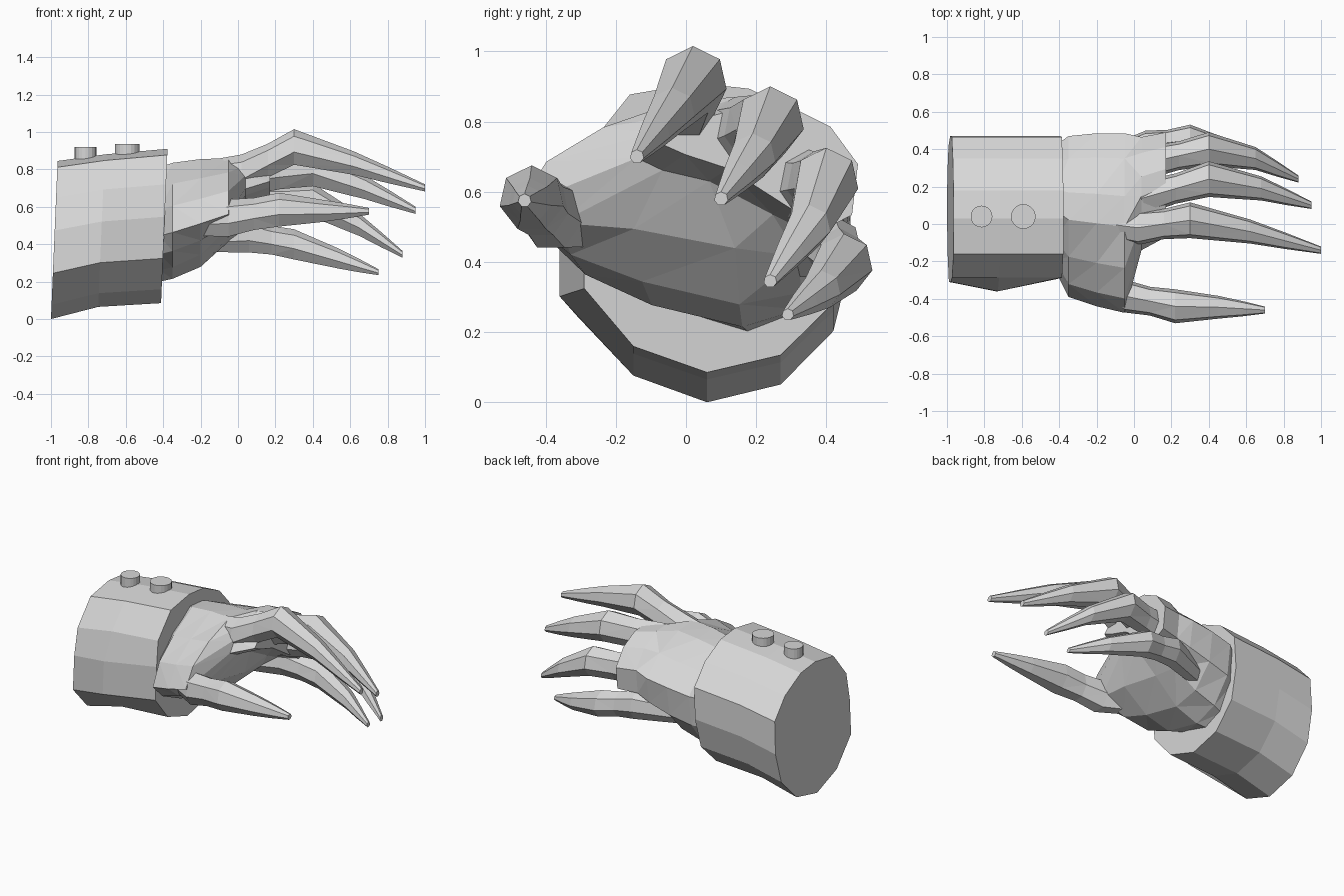
import bpy, bmesh, math
from mathutils import Vector

if "Cube" in bpy.data.objects:
    bpy.data.objects.remove(bpy.data.objects["Cube"])

grey = bpy.data.materials.new("plain_grey")
grey.diffuse_color = (0.68, 0.68, 0.68, 1)
grey.use_nodes = True
grey.node_tree.nodes["Principled BSDF"].inputs["Base Color"].default_value = grey.diffuse_color


def loft(name, rings, triangulate=False):
    """Skin a list of rings of 3D points, cap both ends, keep flat faces."""
    bm = bmesh.new()
    loops = [[bm.verts.new(p) for p in ring] for ring in rings]
    n = len(loops[0])
    for a, b in zip(loops, loops[1:]):
        for i in range(n):
            j = (i + 1) % n
            bm.faces.new((a[i], a[j], b[j], b[i]))
    bm.faces.new(loops[0])
    bm.faces.new(loops[-1])
    bmesh.ops.recalc_face_normals(bm, faces=bm.faces)
    if triangulate:
        bmesh.ops.triangulate(bm, faces=bm.faces)
    me = bpy.data.meshes.new(name)
    bm.to_mesh(me)
    bm.free()
    me.materials.append(grey)
    ob = bpy.data.objects.new(name, me)
    bpy.context.collection.objects.link(ob)


def circle(n, start=0.0):
    return [(math.cos(start + k * math.tau / n), math.sin(start + k * math.tau / n)) for k in range(n)]


# Cuff: one faceted outline of (y, relative height), stretched at each ring
outline = [(-.16, .96), (.03, 1), (.18, .98), (.35, .88), (.465, .73), (.47, .48), (.42, .24),
           (.27, .06), (.06, 0), (-.15, .09), (-.31, .29), (-.31, .56), (-.285, .77)]
cuff = []
for x, low, high, bulge in [(-1, 0, .845, 0), (-.75, .065, .88, .05), (-.415, .085, .91, -.02)]:
    ring = [(y - (bulge if y < -.3 else 0), low + v * (high - low)) for y, v in outline]
    cuff.append([(x + .042 * z, y, z) for y, z in ring])
loft("cuff", cuff)

# Cuff buttons
for name, x, r, top in [("rear_button", -.815, .058, .92), ("front_button", -.592, .066, .935)]:
    loft(name, [[(x + r * c, .04 + r * s, z) for c, s in circle(20)] for z in (.84, top)])

# Palm: relative outline fitted to each section, hollowed towards the knuckles
section = [(0, .4), (.08, .63), (.25, .82), (.48, 1), (.65, .98), (.86, .84),
           (1, .65), (.97, .33), (.83, .08), (.64, 0), (.34, .1), (.12, .24)]
palm = []
for x, y0, y1, z0, z1, lift, hollow in [
        (-.42, -.25, .42, .20, .81, 0, 0), (-.35, -.39, .47, .215, .835, 0, 0),
        (-.2, -.44, .485, .25, .855, .03, .02), (-.05, -.475, .485, .30, .86, .06, .13),
        (.04, -.14, .465, .34, .87, .24, .12), (.17, -.07, .49, .36, .85, .3, .1)]:
    palm.append([(x, y0 + u * (y1 - y0),
                  z0 + v * (z1 - z0) + (1 - v) * (lift * (1 - u) + hollow * math.sin(math.pi * u)))
                 for u, v in section])
loft("palm", palm, True)

# Fingers and thumb: girth, then knuckle, bent joint, middle joint, tip
digits = {
    "index_finger": (1, [(.02, -.02, .77), (.3, .02, .915), (.62, -.04, .83), (1, -.14, .70)]),
    "middle_finger": (1, [(.05, .14, .76), (.4, .24, .80), (.68, .19, .70), (.95, .10, .58)]),
    "ring_finger": (.95, [(.08, .33, .62), (.4, .40, .63), (.65, .35, .50), (.88, .24, .345)]),
    "little_finger": (.85, [(.06, .42, .44), (.3, .45, .395), (.54, .385, .32), (.75, .29, .25)]),
    "thumb": (.95, [(-.05, -.385, .535), (.22, -.44, .58), (.45, -.445, .575), (.7, -.46, .575)]),
}
widths = [.07, .095, .083, .098, .066, .045, .02]
heights = [.08, .11, .095, .1, .066, .045, .02]
for name, (girth, joints) in digits.items():
    knuckle, bend, middle, tip = [Vector(p) for p in joints]
    # the root runs back inside the palm, converging on the wrist
    root = Vector((knuckle.x - .28, knuckle.y * .7 + .03, knuckle.z - .02))
    path = [root, knuckle, knuckle.lerp(bend, .5), bend, middle, middle.lerp(tip, .5), tip]
    loft(name, [[(p.x, p.y + girth * w * c, p.z + girth * h * s) for c, s in circle(7, math.pi / 2)]
                for p, w, h in zip(path, widths, heights)], True)
